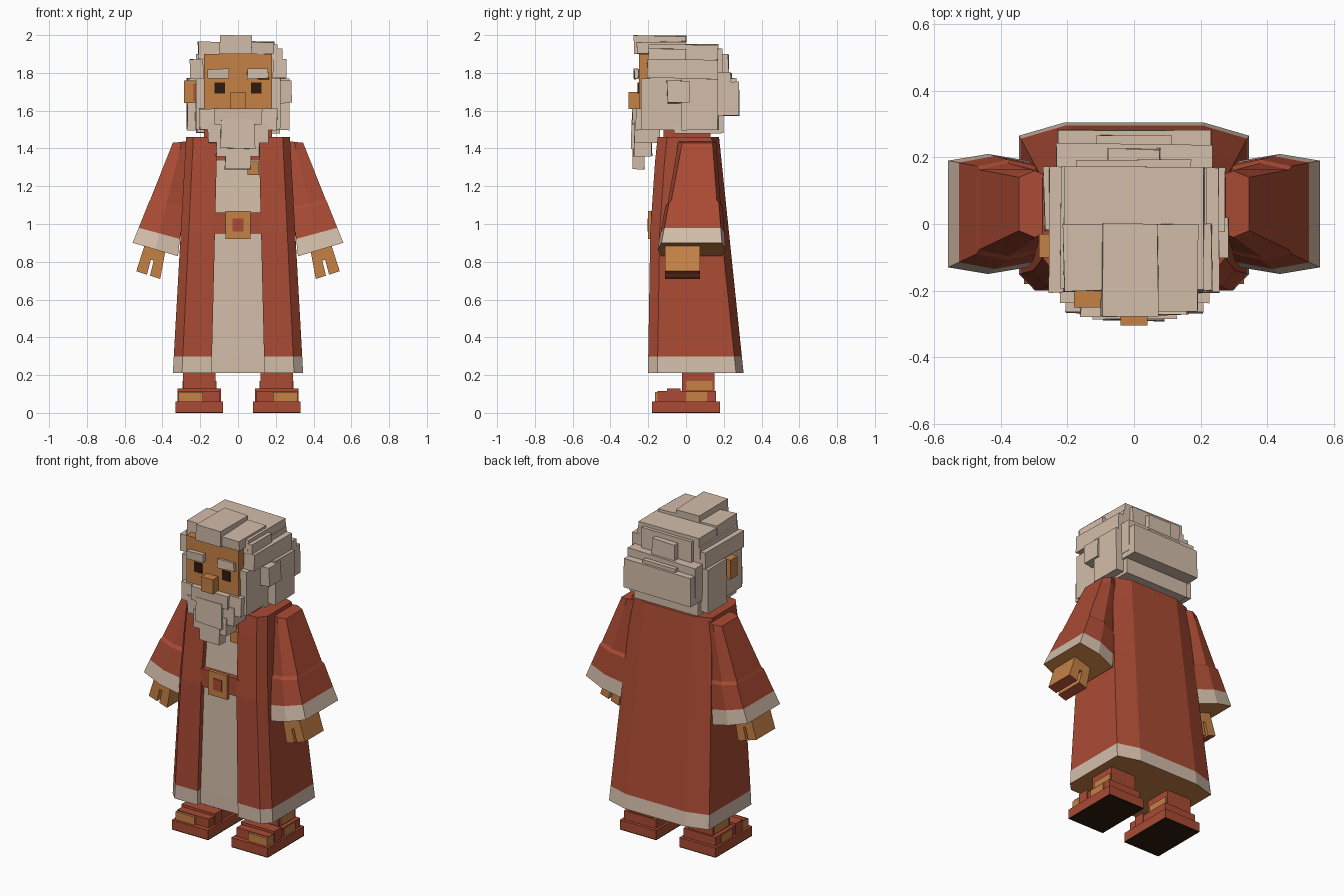
import bpy, bmesh, random

random.seed(4)
if "Cube" in bpy.data.objects:
    bpy.data.objects.remove(bpy.data.objects["Cube"], do_unlink=True)


def material(name, red, green, blue):
    mat = bpy.data.materials.new(name)
    mat.use_nodes = True
    mat.diffuse_color = (red, green, blue, 1)
    shader = mat.node_tree.nodes["Principled BSDF"]
    shader.inputs["Base Color"].default_value = mat.diffuse_color
    shader.inputs["Roughness"].default_value = 0.9
    return mat


RED = material("brick red cloth", 0.4, 0.07, 0.034)
CREAM = material("cream hair and linen", 0.65, 0.51, 0.4)
TAN = material("tan skin", 0.56, 0.22, 0.06)
DARK = material("dark brown", 0.03, 0.01, 0.004)
COLOURS = [RED, CREAM, TAN]
red_slot, cream_slot, tan_slot = range(len(COLOURS))


def finish(name, bm, mats):
    bmesh.ops.recalc_face_normals(bm, faces=bm.faces)
    mesh = bpy.data.meshes.new(name)
    bm.to_mesh(mesh)
    bm.free()
    for mat in mats:
        mesh.materials.append(mat)
    part = bpy.data.objects.new(name, mesh)
    bpy.context.scene.collection.objects.link(part)


def box(name, mat, half, front, back, bottom, top, x=0):
    """Block of a given half width; cream blocks are a little uneven."""
    wobble = 0.004 if mat == CREAM else 0
    bm = bmesh.new()
    bmesh.ops.create_cube(bm, size=2)
    for vert in bm.verts:
        vert.co.x = x + half * vert.co.x
        vert.co.y = front if vert.co.y < 0 else back
        vert.co.z = bottom if vert.co.z < 0 else top
        for axis in range(3):
            vert.co[axis] += random.uniform(-wobble, wobble)
    finish(name, bm, [mat])


def loft(name, rings, rule, underside):
    """Skin a stack of rings; rule(row, column) picks the colour slot."""
    bm = bmesh.new()
    rows = [[bm.verts.new(point) for point in ring] for ring in rings]
    for row, (low, high) in enumerate(zip(rows, rows[1:])):
        for col in range(len(low)):
            following = (col + 1) % len(low)
            face = bm.faces.new((low[col], low[following], high[following], high[col]))
            face.material_index = rule(row, col)
    bm.faces.new(rows[0][::-1]).material_index = underside
    bm.faces.new(rows[-1]).material_index = rule(len(rows), 0)
    finish(name, bm, COLOURS)


# Long coat, tapering upwards, with a notched front that shows the linen tunic
hem, shoulder = 0.21, 1.46


def coat_ring(t):
    width = 0.345 - 0.07 * t
    front = -0.2 + 0.05 * t ** 3
    back = 0.305 - 0.13 * t
    opening = 0.14 - 0.03 * t
    half = [(opening, front + 0.03), (opening, front), (width * 0.86, front),
            (width, front + 0.05), (width, back - 0.04), (width * 0.6, back)]
    outline = half + [(-x, y) for x, y in reversed(half)]
    return [(x, y, hem + (shoulder - hem) * t) for x, y in outline]


def coat_colour(row, col):
    tunic = col == 11 and row < 3
    return cream_slot if row == 0 or tunic else red_slot


loft("coat", [coat_ring(t) for t in (0, 0.07, 0.6, 0.9, 1)], coat_colour, tan_slot)
box("neck", RED, 0.18, -0.12, 0.13, 1.44, 1.5)
box("chest_patch", TAN, 0.03, -0.15, -0.14, 1.26, 1.33, x=0.08)

# Belt and buckle
box("belt", RED, 0.13, -0.185, -0.14, 0.95, 1.06)
box("buckle", TAN, 0.065, -0.2, -0.18, 0.92, 1.07)
box("buckle_centre", RED, 0.03, -0.205, -0.2, 0.96, 1.03)


# Arm sections: t runs from cuff to shoulder, across from inner to outer edge
def arm_point(side, t, across, y):
    inner_x, outer_x = 0.32 - 0.07 * t, 0.555 - 0.21 * t
    inner_z, outer_z = 0.83 + 0.61 * t, 0.9 + 0.53 * t
    x = inner_x + (outer_x - inner_x) * across
    return side * x, y, inner_z + (outer_z - inner_z) * across


def sleeve_ring(side, t, puff):
    front, back = -0.14 + 0.1 * t - puff, 0.2 - 0.04 * t + puff
    bulge = 0.02
    return [arm_point(side, t, -puff, front + bulge), arm_point(side, t, 0.5, front),
            arm_point(side, t, 1 + puff, front + bulge), arm_point(side, t, 1 + puff, back - bulge),
            arm_point(side, t, 0.5, back), arm_point(side, t, -puff, back - bulge)]


def hand_block(name, side, low, high, inner, outer, underside):
    corners = [(inner, -0.11), (outer, -0.11), (outer, 0.075), (inner, 0.075)]
    rings = [[arm_point(side, t, across, y) for across, y in corners] for t in (low, high)]
    loft(name, rings, lambda row, col: tan_slot, underside)


def sleeve_colour(row, col):
    return cream_slot if row == 0 else red_slot


foot = 0.205
for side, label in ((1, "left_"), (-1, "right_")):
    # Sleeve with a fold at the elbow and a pale cuff
    lower = [sleeve_ring(side, t, 0.01) for t in (0, 0.15, 0.4)]
    upper = [sleeve_ring(side, t, 0) for t in (0.43, 0.93, 1)]
    loft(label + "sleeve", lower + upper, sleeve_colour, tan_slot)

    # Palm with two blocky fingers
    hand_block(label + "palm", side, -0.1, 0.05, 0.28, 0.75, tan_slot)
    hand_block(label + "inner_finger", side, -0.24, -0.1, 0.28, 0.48, red_slot)
    hand_block(label + "outer_finger", side, -0.24, -0.1, 0.54, 0.75, red_slot)

    def limb(name, mat, *size, x=foot):
        box(label + name, mat, *size, x=side * x)

    # Leg, sandal and straps
    limb("leg", RED, 0.085, -0.02, 0.15, 0.05, 0.26)
    limb("ankle_skin", TAN, 0.09, 0, 0.14, 0.12, 0.17)
    limb("sandal_sole", RED, 0.125, -0.18, 0.18, 0.005, 0.06)
    limb("sole_underside", DARK, 0.125, -0.18, 0.18, 0, 0.005)
    limb("foot", RED, 0.11, -0.15, 0.16, 0.06, 0.115)
    limb("toe_strap", RED, 0.115, -0.1, -0.03, 0.06, 0.13)
    limb("toes", TAN, 0.065, -0.165, -0.09, 0.06, 0.11, x=0.25)
    limb("heel_skin", TAN, 0.06, 0, 0.11, 0.06, 0.11, x=0.26)

# Head landmarks shared by the face, hair and beard
face, nape = -0.25, 0.17
crown, temple, brow, cheek, jaw = 1.9, 1.87, 1.77, 1.61, 1.5
head = 0.22

box("face", TAN, 0.18, face, 0, jaw, crown)
box("nose", TAN, 0.04, -0.305, face, cheek, 1.7)
box("right_ear", TAN, 0.03, -0.1, -0.03, 1.64, 1.76, x=-0.255)
box("right_ear_inner", RED, 0.015, -0.107, -0.09, 1.65, 1.74, x=-head)
box("left_ear_hair", CREAM, 0.03, -0.1, 0.02, 1.64, 1.76, x=0.255)

for side, label in ((1, "left_"), (-1, "right_")):
    # Eyes, brows, sideburns and locks over the ears
    limb("eye", DARK, 0.027, face - 0.006, face, 1.69, 1.75, x=0.097)
    limb("brow", CREAM, 0.055, face - 0.025, face, brow, 1.82, x=0.105)
    limb("sideburn", CREAM, 0.025, -0.235, 0, jaw, brow, x=0.2)
    limb("temple_hair", CREAM, 0.035, -0.205, nape, brow, temple, x=head)
    limb("side_lock", CREAM, 0.04, -0.02, nape, jaw, brow, x=0.23)


# Hair and beard blocks
def hair(name, *size, x=0):
    box(name, CREAM, *size, x=x)


hair("hair_core", head, -0.19, nape, cheek, crown)
hair("hair_crown", 0.21, -0.2, nape, temple, 1.95)
hair("hair_top_tuft", 0.085, -0.275, 0, crown, 1.996, x=-0.012)
hair("hair_right_fringe", 0.06, -0.2, 0, temple, 1.965, x=-0.15)
hair("hair_left_fringe", 0.065, -0.26, 0, crown, 1.965, x=0.125)
hair("hair_left_bump", 0.04, -0.2, 0, temple, 1.93, x=0.195)
hair("hair_back_upper", nape, 0, 0.19, cheek, 1.93)
hair("hair_back_tuft", 0.08, 0, 0.225, brow, crown)
hair("hair_back_middle", 0.235, 0, 0.24, cheek, 1.8)
hair("hair_back_lower", 0.23, 0, 0.28, 1.575, 1.75)
hair("hair_back_knot", 0.11, nape, 0.265, cheek, brow)
hair("hair_nape", head, -0.06, 0.2, 1.48, cheek)

# Moustache, raised front lock and a beard stepping in towards its tip
hair("moustache", 0.125, -0.285, face, 1.53, cheek)
hair("beard_front", 0.09, -0.29, face, 1.4, 1.55)
for step, label in enumerate(("cheeks", "jaw", "chin", "tip")):
    bottom = jaw - 0.07 * step
    hair("beard_" + label, 0.205 - 0.045 * step, -0.265 - 0.006 * step,
         -0.1 - 0.04 * step, bottom, bottom + 0.11)
